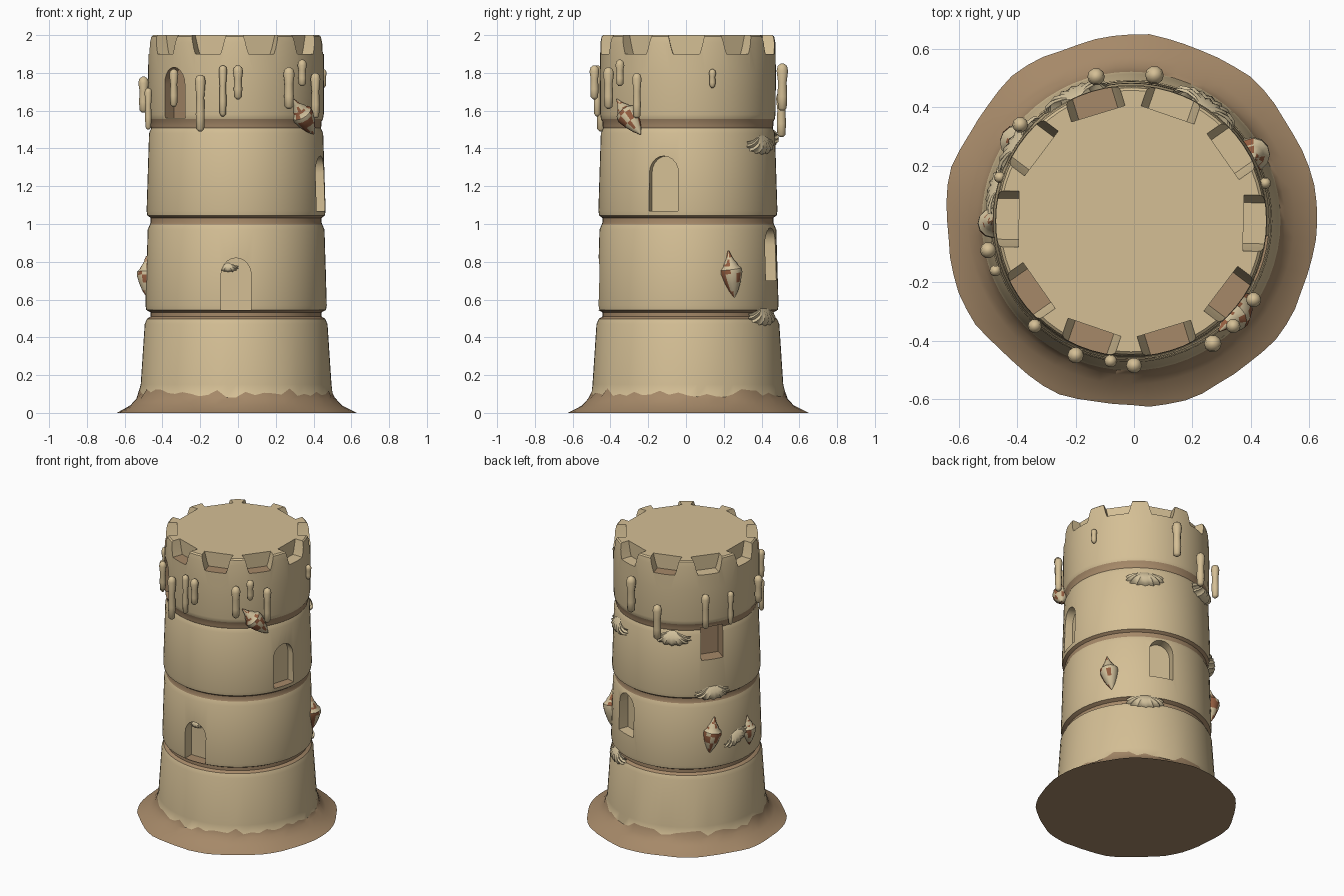
import bpy, bmesh, random
from math import sin, cos, pi, radians
from mathutils import Matrix, Vector

random.seed(4)
if "Cube" in bpy.data.objects:
    bpy.data.objects.remove(bpy.data.objects["Cube"])


def material(name, *rgb):
    m = bpy.data.materials.new(name)
    m.use_nodes = True
    m.diffuse_color = (*rgb, 1)
    m.node_tree.nodes["Principled BSDF"].inputs["Base Color"].default_value = (*rgb, 1)
    return m


sand = material("dry sand", .66, .52, .30)
wet = material("wet sand", .38, .25, .14)
cream = material("shell cream", .64, .53, .33)
rust = material("shell rust", .30, .11, .05)
CENTRE = Matrix.Translation((-.01, .01, 0))


def make(name, bm, mats, angle=40):
    """Turn a bmesh into a shaded object."""
    bmesh.ops.recalc_face_normals(bm, faces=bm.faces)
    mesh = bpy.data.meshes.new(name)
    bm.to_mesh(mesh)
    bm.free()
    obj = bpy.data.objects.new(name, mesh)
    bpy.context.collection.objects.link(obj)
    for m in mats:
        mesh.materials.append(m)
    smooth(obj, angle)
    return obj


def smooth(obj, angle):
    bpy.ops.object.select_all(action='DESELECT')
    bpy.context.view_layer.objects.active = obj
    obj.select_set(True)
    bpy.ops.object.shade_smooth_by_angle(angle=radians(angle))


def lathe(profile, segs):
    """Revolve (radius, z) points, with flat caps at both ends."""
    bm = bmesh.new()
    rings = [[bm.verts.new((r * cos(2 * pi * i / segs), r * sin(2 * pi * i / segs), z))
              for i in range(segs)] for r, z in profile]
    for a, b in zip(rings, rings[1:]):
        for i in range(segs):
            j = (i + 1) % segs
            bm.faces.new((a[i], a[j], b[j], b[i]))
    bm.faces.new(rings[0])
    bm.faces.new(rings[-1])
    return bm, rings


def on_wall(az, r, z, roll=0):
    """Frame on the wall: x along it, -y outward, z up."""
    return (CENTRE @ Matrix.Rotation(radians(az + 90), 4, 'Z')
            @ Matrix.Translation((0, -r, z)) @ Matrix.Rotation(-radians(roll), 4, 'Y'))


# Tower body: flared foot, four tiers with wet grooves between
GROOVES = (.52, 1.02, 1.53)
profile = [(.636, 0), (.62, .008), (.56, .04), (.528, .075), (.512, .11), (.505, .15)]
bottoms, tops = (.505, .48, .474, .464), (.484, .468, .461, .462)
for k, g in enumerate(GROOVES):
    profile += [(tops[k], g - .05), (tops[k] - .012, g - .022), (.452, g - .01),
                (.452, g + .012), (bottoms[k + 1] - .004, g + .025), (bottoms[k + 1], g + .05)]
profile += [(.466, 1.8), (.463, 1.96), (.457, 1.992), (.448, 2)]
bm, rings = lathe(profile, 64)
for v in rings[4]:
    v.co.z += random.uniform(-.03, .02)
for i, (rim, lip) in enumerate(zip(rings[0], rings[1])):
    s = 1 + .01 * sin(i * .9) + random.uniform(-.004, .004)
    for v in (rim, lip):
        v.co.xy *= s
tide = set(rings[4])
for f in bm.faces:
    z = f.calc_center_median().z
    low = z < .1 or (tide & set(f.verts) and z < .115)
    groove = any(g - .024 < z < g + .02 for g in GROOVES)
    f.material_index = int(bool(low or groove))
bm.transform(CENTRE)
tower = make("tower_body", bm, (sand, wet))


# Openings: one prism per window, doorway and battlement gap
cut = bmesh.new()


def prism(outline, az, inner, paint):
    m = on_wall(az, 0, 0)
    back, front = ([cut.verts.new(m @ Vector((u, -d, z))) for u, z in outline] for d in (inner, .58))
    faces = [cut.faces.new(back), cut.faces.new(front)]
    for i in range(len(outline)):
        j = (i + 1) % len(outline)
        faces.append(cut.faces.new((back[i], back[j], front[j], front[i])))
    low = min(z for u, z in outline)
    for f in faces:
        floor = f.calc_center_median().z < low + .002
        f.material_index = int(paint == "all" or (paint == "floor" and floor))


def arch(z0, z1, w=.08):
    curve = [(w * cos(pi * i / 10), z1 - .09 + .09 * sin(pi * i / 10)) for i in range(11)]
    return [(-w, z0), (w, z0)] + curve


prism(arch(.545, .82), 270, .40, "floor")
prism(arch(1.56, 1.83, .075), 225, .39, "all")
prism(arch(1.07, 1.36), 344, .41, "floor")
prism(arch(.70, .98), 70, .40, "none")
prism([(-.075, 1.3), (.075, 1.3), (.075, 1.525), (-.075, 1.525)], 146, .37, "all")
gap = [(-.07, 1.9), (.07, 1.9), (.08, 1.93), (.11, 2.06), (-.11, 2.06), (-.08, 1.93)]
for k in range(10):
    prism(gap, 36 * k - 1, .385, "floor" if k in (3, 6, 7, 8, 9) else "none")
cutter = make("opening_cutter", cut, (sand, wet))
cutter.hide_render = True
mod = tower.modifiers.new("openings", 'BOOLEAN')
mod.operation, mod.solver, mod.object = 'DIFFERENCE', 'EXACT', cutter
bpy.ops.object.select_all(action='DESELECT')
bpy.context.view_layer.objects.active = tower
tower.select_set(True)
bpy.ops.object.modifier_apply(modifier=mod.name)
bpy.data.objects.remove(cutter)
smooth(tower, 35)


# Sand drips: x, y, bottom, top, radius
DRIPS = [(0, -.485, 1.66, 1.84, .027), (-.08, -.47, 1.57, 1.84, .022), (-.2, -.45, 1.49, 1.79, .028),
         (-.34, -.35, 1.62, 1.82, .024), (.27, -.41, 1.61, 1.83, .03), (.34, -.35, 1.73, 1.87, .025),
         (.41, -.26, 1.56, 1.8, .026), (.45, .14, 1.72, 1.82, .02), (.07, .51, 1.6, 1.85, .032),
         (-.13, .505, 1.46, 1.7, .03), (-.39, .34, 1.54, 1.78, .027), (-.46, .16, 1.52, 1.75, .02),
         (-.5, -.09, 1.59, 1.78, .028), (-.475, -.16, 1.5, 1.72, .02)]
for n, (x, y, z0, z1, r) in enumerate(DRIPS):
    h = z1 - z0
    bm, _ = lathe([(r * .3, 0), (r * .75, .012), (r * .85, h * .3), (r * .75, h * .6),
                   (r, h - r * 1.2), (r * .8, h - r * .4), (r * .25, h)], 10)
    bm.transform(Matrix.Translation((x, y, z0)))
    make(f"sand_drip_{n + 1}", bm, (sand,), 60)


# Scallop shells: ribbed fans opening downward from a hinge
def scallop(name, az, r, z, roll=0, size=1.0):
    bm = bmesh.new()
    hinge, ribs = Vector((0, 0, .055)), 17
    rows = []
    for t, bulge in ((.12, .02), (.4, .045), (.7, .05), (.9, .035), (1, 0)):
        row = []
        for i in range(ribs):
            a = radians(-105 + 210 * i / (ribs - 1))
            ridge = 1 if i % 2 == 0 else .86
            edge = Vector((.125 * sin(a), 0, -.058 * cos(a))) * ridge
            p = hinge.lerp(edge, t)
            p.y = -bulge * ridge * (.35 + .65 * cos(a * .8))
            row.append(bm.verts.new(p * size))
        rows.append(row)
    for a, b in zip(rows, rows[1:]):
        for i in range(ribs - 1):
            bm.faces.new((a[i], a[i + 1], b[i + 1], b[i]))
    bm.faces.new(rows[0])
    bm.faces.new(rows[-1])
    bm.transform(on_wall(az, r, z, roll))
    make(name, bm, (cream,), 50)


scallop("scallop_upper_left", 57, .45, 1.42)
scallop("scallop_upper_back", 114, .455, 1.46)
scallop("scallop_middle_back", 146, .455, 1.07)
scallop("scallop_lower_left", 57, .46, .51)
scallop("scallop_right", 167, .46, .72, 25, .9)
scallop("scallop_doorway", 264, .40, .77, 0, .45)


# Spotted whelk shells: spindles with rust patches
def whelk(name, az, r, z, roll=0, size=1.0):
    bm, _ = lathe([(.004, -.12), (.026, -.085), (.045, -.04), (.06, .01), (.058, .032),
                   (.04, .05), (.036, .062), (.02, .085), (.016, .095), (.003, .13)], 12)
    for f in bm.faces:
        f.material_index = int(random.random() < .33)
    bm.transform(on_wall(az, r, z, roll) @ Matrix.Scale(size, 4))
    make(name, bm, (cream, rust), 35)


whelk("whelk_left", 29, .475, .73, 8)
whelk("whelk_back", 145, .475, .77, -8)
whelk("whelk_right", 181, .475, .72, 5, .85)
whelk("whelk_front", 319, .475, 1.565, 42, 1.0)
